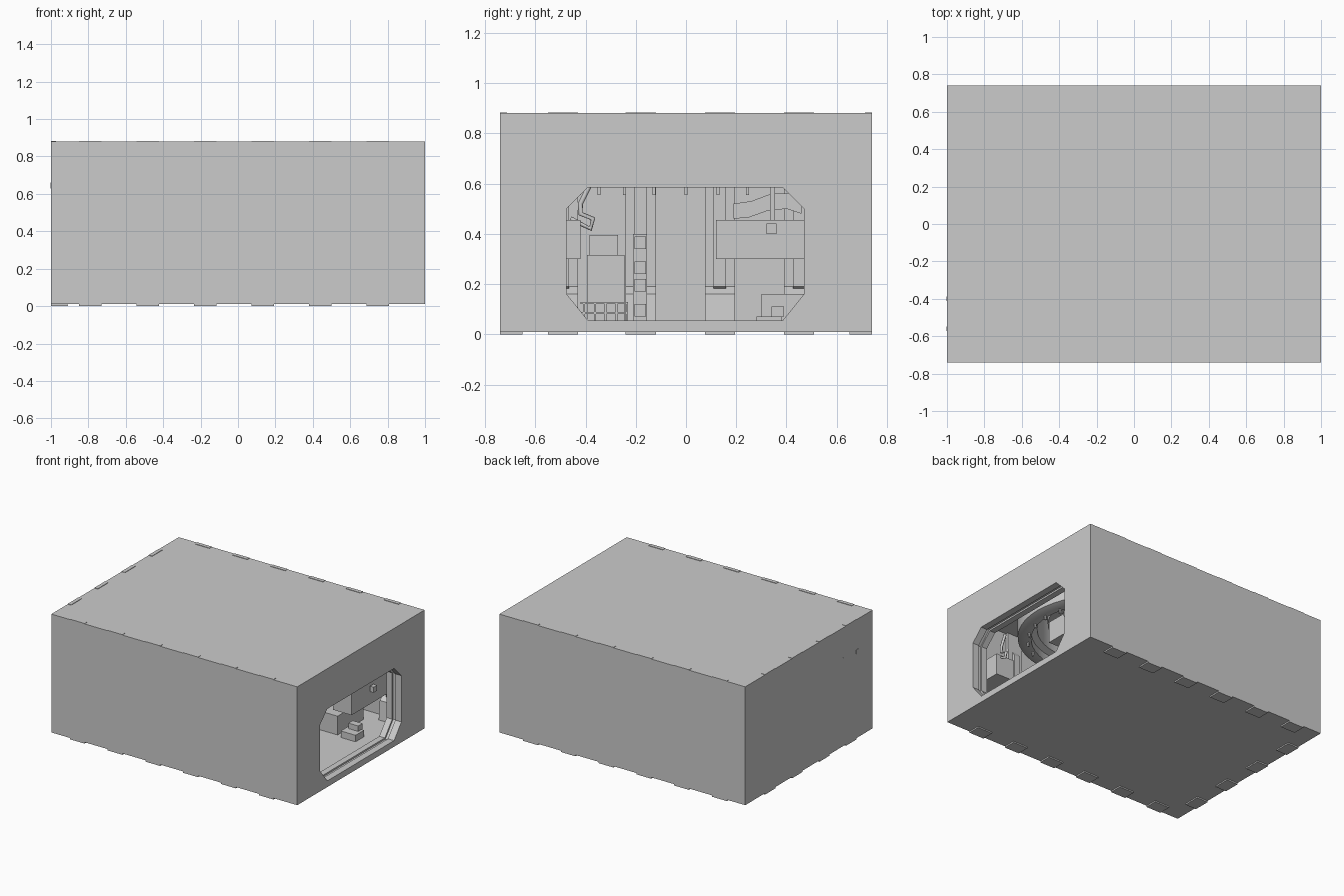
import bpy, bmesh, math
from mathutils import Vector

if "Cube" in bpy.data.objects:
    bpy.data.objects.remove(bpy.data.objects["Cube"])


def mesh_object(name, bm):
    bmesh.ops.recalc_face_normals(bm, faces=bm.faces)
    me = bpy.data.meshes.new(name)
    bm.to_mesh(me)
    bm.free()
    ob = bpy.data.objects.new(name, me)
    bpy.context.collection.objects.link(ob)
    return ob


def box(name, x0, x1, y0, y1, z0, z1):
    bm = bmesh.new()
    bmesh.ops.create_cube(bm, size=1)
    for v in bm.verts:
        v.co = ((x0 + x1) / 2 + v.co.x * (x1 - x0),
                (y0 + y1) / 2 + v.co.y * (y1 - y0),
                (z0 + z1) / 2 + v.co.z * (z1 - z0))
    return mesh_object(name, bm)


def octagon(grow=0.0):
    g, k = grow, grow * 0.41
    return [(-.39 - k, .055 - g), (.385 + k, .055 - g), (.47 + g, .16 - k), (.47 + g, .50 + k),
            (.385 + k, .585 + g), (-.39 - k, .585 + g), (-.475 - g, .50 + k), (-.475 - g, .16 - k)]


def prism(name, pts, to3d, a, b):
    """Extrude a 2D outline between depths a and b."""
    bm = bmesh.new()
    lo = [bm.verts.new(to3d(p, a)) for p in pts]
    hi = [bm.verts.new(to3d(p, b)) for p in pts]
    bm.faces.new(lo)
    bm.faces.new(hi)
    for i in range(len(pts)):
        j = (i + 1) % len(pts)
        bm.faces.new((lo[i], lo[j], hi[j], hi[i]))
    return mesh_object(name, bm)


def cut(ob, cutter):
    m = ob.modifiers.new("cut", 'BOOLEAN')
    m.operation, m.solver, m.object = 'DIFFERENCE', 'EXACT', cutter
    bpy.context.view_layer.objects.active = ob
    bpy.ops.object.modifier_apply(modifier=m.name)
    bpy.data.objects.remove(cutter)


def octagon_frame(name, grow_in, grow_out, x0, x1):
    """Hollow eight-sided tunnel along x."""
    bm = bmesh.new()
    rings = [[bm.verts.new((x, y, z)) for y, z in octagon(g)]
             for x, g in ((x0, grow_in), (x1, grow_in), (x1, grow_out), (x0, grow_out))]
    for r in range(4):
        a, b = rings[r], rings[(r + 1) % 4]
        for i in range(8):
            j = (i + 1) % 8
            bm.faces.new((a[i], a[j], b[j], b[i]))
    return mesh_object(name, bm)


def lathe(name, profile, cx, cy, n=48):
    """Closed (radius, z) profile spun about a vertical axis."""
    bm = bmesh.new()
    cols = []
    for i in range(n):
        t = 2 * math.pi * i / n
        cols.append([bm.verts.new((cx + r * math.cos(t), cy + r * math.sin(t), z)) for r, z in profile])
    for i in range(n):
        a, b = cols[i], cols[(i + 1) % n]
        for k in range(len(profile)):
            l = (k + 1) % len(profile)
            bm.faces.new((a[k], b[k], b[l], a[l]))
    return smooth(mesh_object(name, bm))


def smooth(ob):
    bpy.ops.object.select_all(action='DESELECT')
    ob.select_set(True)
    bpy.context.view_layer.objects.active = ob
    bpy.ops.object.shade_smooth_by_angle()
    return ob


def pipe(name, pts, r):
    cu = bpy.data.curves.new(name, 'CURVE')
    cu.dimensions, cu.bevel_depth, cu.bevel_resolution = '3D', r, 2
    s = cu.splines.new('POLY')
    s.points.add(len(pts) - 1)
    for p, c in zip(s.points, pts):
        p.co = (*c, 1)
    ob = bpy.data.objects.new(name, cu)
    bpy.context.collection.objects.link(ob)


# Hollow room with an eight-sided doorway in the right wall
room = box("room_shell", -1, 1, -.74, .74, .01, .88)
cut(room, box("room_cutter", -.988, .988, -.728, .728, .022, .868))
cut(room, prism("door_cutter", octagon(), lambda p, x: (x, p[0], p[1]), .9, 1.1))

# Door frame, with a raised inner band
octagon_frame("door_frame_outer", 0, .03, .95, .995)
octagon_frame("door_frame_groove", .012, .03, .925, .95)
octagon_frame("door_frame_inner", 0, .03, .88, .925)

# Wall ribs with flared feet; their ends just poke through floor and roof
rib = [(0, 0), (.09, 0), (.075, .16), (.035, .19), (.035, .72), (.028, .883), (0, .883)]


def wall_rib(name, wall, c):
    for tag, lo, hi, pts in (("", c - .06, c + .06, rib),
                             ("_spine", c - .025, c + .025, [(.03, .17), (.055, .19), (.055, .70), (.03, .74)])):
        if wall == 'left':
            f = lambda p, d: (-1 + p[0], d, p[1])
        else:
            s = 1 if wall == 'back' else -1
            f = lambda p, d: (d, s * (.74 - p[0]), p[1])
        prism(name + tag, pts, f, lo, hi)


for i, c in enumerate((-.49, -.18, .135, .45)):
    wall_rib(f"left_rib_{i}", 'left', c)
for i in range(6):
    for wall in ('front', 'back'):
        wall_rib(f"{wall}_rib_{i}", wall, -.79 + .3075 * i)

# Ceiling ring with a stepped lip and hanging teeth
RX = .28
lathe("ceiling_ring", [(.56, .868), (.56, .60), (.52, .585), (.47, .585), (.47, .64), (.43, .66), (.43, .868)], RX, 0)
lathe("ceiling_inner_ring", [(.36, .868), (.36, .70), (.30, .70), (.30, .868)], RX, 0)
for i in range(24):
    t = 2 * math.pi * i / 24
    x, y = RX + .49 * math.cos(t), .49 * math.sin(t)
    box(f"ring_tooth_{i}", x - .006, x + .006, y - .006, y + .006, .555, .60)

# Ducts crossing in from both side walls
box("back_duct", .69, .84, .12, .735, .30, .455)
box("front_duct", .69, .84, -.735, -.42, .30, .455)

# Hanging hook and curved hood above the back duct
box("hook_rod", .74, .76, .335, .355, .43, .868)
box("hook_block", .85, .88, .32, .36, .40, .44)
hood = [(.19, .46), (.25, .465), (.32, .49), (.40, .50), (.46, .48), (.46, .56), (.34, .56), (.26, .53), (.19, .52)]
prism("curved_hood", hood, lambda p, x: (x, p[0], p[1]), .45, .65)

# Bent pipe over the front duct
pipe("front_pipe", [(.8, -.46, .46), (.8, -.38, .42), (.8, -.37, .46), (.8, -.42, .48), (.8, -.42, .52), (.8, -.38, .60)], .01)

# Stacked crates, railing and locker near the far wall
box("crate_low", -.90, -.55, -.395, -.245, .022, .315)
box("crate_tall", -.93, -.72, -.385, -.27, .022, .395)
for z in (.08, .12):
    box("crate_rail", -.53, -.52, -.42, -.23, z, z + .008)
for i in range(5):
    y = -.41 + .043 * i
    box(f"rail_post_{i}", -.53, -.52, y, y + .008, .022, .128)
box("wall_locker", -.95, -.90, -.21, -.155, .022, .40)
for z in (.07, .17, .24, .34):
    box("locker_panel", -.905, -.89, -.205, -.16, z, z + .05)

# Low machine and block by the back corner of the door
box("corner_block", .40, .60, .30, .60, .022, .16)
box("corner_machine", .64, .76, .28, .38, .022, .07)
box("corner_machine_top", .66, .74, .34, .39, .07, .11)

# Small bolts through the left wall
for y in (-.56, -.40):
    box("left_wall_bolt", -1.002, -.95, y - .012, y + .012, .63, .66)
